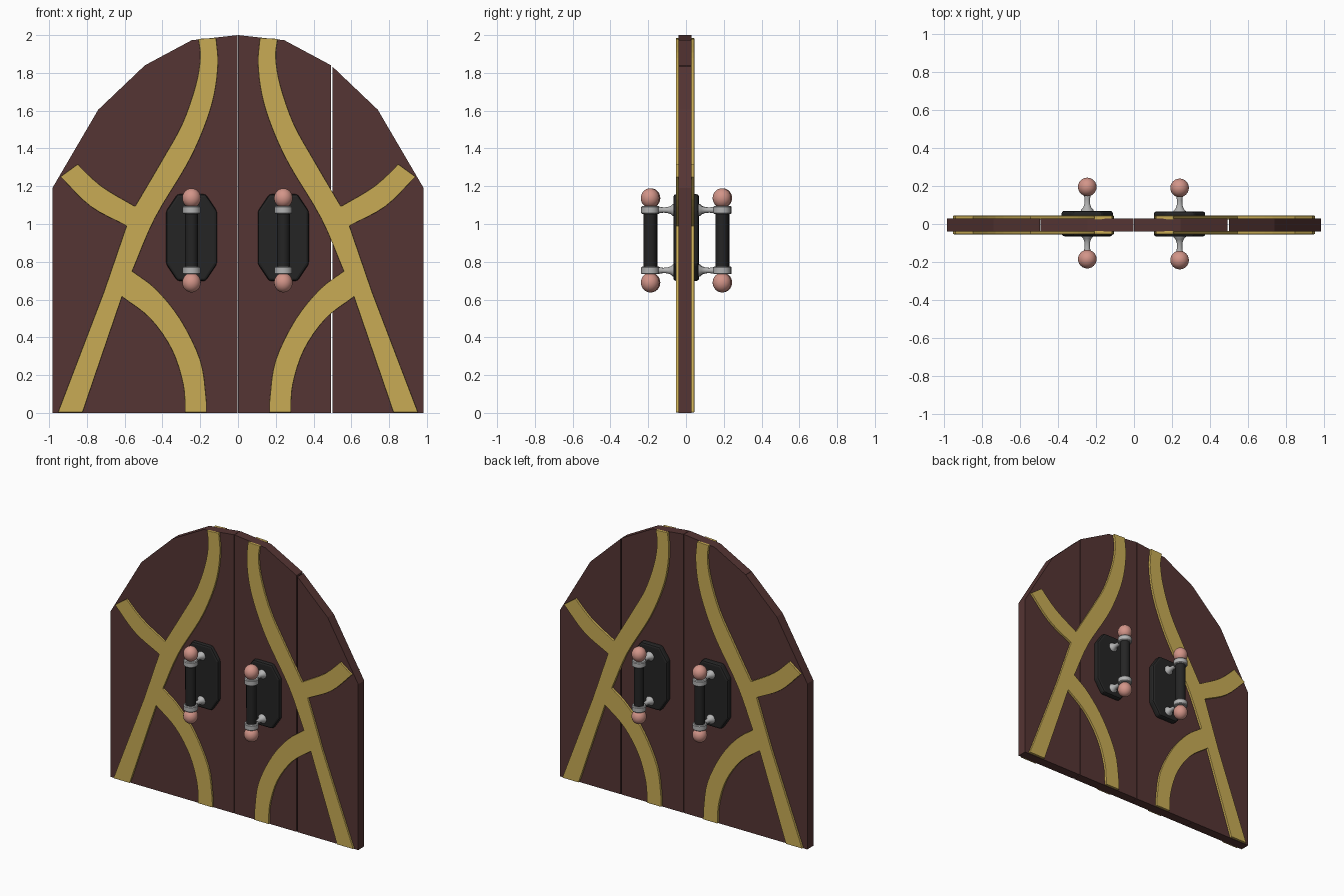
import bpy, bmesh, math
from mathutils import Vector

if "Cube" in bpy.data.objects:
    bpy.data.objects.remove(bpy.data.objects["Cube"])


def material(name, rgb):
    m = bpy.data.materials.new(name)
    m.diffuse_color = (*rgb, 1)
    m.use_nodes = True
    m.node_tree.nodes["Principled BSDF"].inputs["Base Color"].default_value = m.diffuse_color
    return m


WOOD = material("dark_wood", (0.09, 0.035, 0.033))
GOLD = material("gold", (0.58, 0.41, 0.09))
BLACK = material("black_iron", (0.018, 0.018, 0.018))
PINK = material("pink", (0.65, 0.30, 0.25))
STEEL = material("steel", (0.45, 0.45, 0.45))


def add_object(name, bm, mat, smooth=False, bevel=0):
    bmesh.ops.recalc_face_normals(bm, faces=bm.faces)
    me = bpy.data.meshes.new(name)
    bm.to_mesh(me)
    bm.free()
    ob = bpy.data.objects.new(name, me)
    bpy.context.collection.objects.link(ob)
    me.materials.append(mat)
    if bevel:
        mod = ob.modifiers.new("bevel", 'BEVEL')
        mod.width = bevel
        mod.segments = 2
        mod.limit_method = 'ANGLE'
    if smooth:
        bpy.ops.object.select_all(action='DESELECT')
        ob.select_set(True)
        bpy.context.view_layer.objects.active = ob
        bpy.ops.object.shade_smooth_by_angle(angle=math.radians(40))
    return ob


def prism(name, outline, y0, y1, mat, bevel=0):
    """Extrude an (x, z) outline from y0 to y1."""
    bm = bmesh.new()
    face = bm.faces.new([bm.verts.new((x, y0, z)) for x, z in outline])
    ext = bmesh.ops.extrude_face_region(bm, geom=[face])
    moved = [v for v in ext["geom"] if isinstance(v, bmesh.types.BMVert)]
    bmesh.ops.translate(bm, verts=moved, vec=(0, y1 - y0, 0))
    return add_object(name, bm, mat, bevel=bevel)


def lathe(name, profile, origin, axis, mat, n=24):
    """Revolve (radius, distance) pairs around an axis through origin."""
    bm = bmesh.new()
    rot = Vector((0, 0, 1)).rotation_difference(Vector(axis))
    rings = []
    for r, h in profile:
        rings.append([bm.verts.new(Vector(origin) + rot @ Vector(
            (r * math.cos(math.tau * i / n), r * math.sin(math.tau * i / n), h)))
            for i in range(n)])
    for a, b in zip(rings, rings[1:]):
        for i in range(n):
            bm.faces.new((a[i], a[(i + 1) % n], b[(i + 1) % n], b[i]))
    bm.faces.new(rings[0])
    bm.faces.new(rings[-1])
    return add_object(name, bm, mat, smooth=True)


def spline(pts, steps=4):
    """Catmull-Rom curve through the points, last point left out."""
    p = [Vector(q) for q in pts]
    p = [2 * p[0] - p[1]] + p + [2 * p[-1] - p[-2]]
    out = []
    for a, b, c, d in zip(p, p[1:], p[2:], p[3:]):
        for i in range(steps):
            t = i / steps
            out.append(0.5 * (2 * b + (c - a) * t + (2 * a - 5 * b + 4 * c - d) * t * t
                              + (3 * b - a - 3 * c + d) * t ** 3))
    return [tuple(v) for v in out]


# Arched door planks
ARCH = [(-0.983, 1.19), (-0.74, 1.605), (-0.493, 1.84), (-0.245, 1.973), (0, 2.0),
        (0.245, 1.973), (0.493, 1.84), (0.74, 1.605), (0.983, 1.19)]
Y0, Y1 = -0.04, 0.028


def arch_z(x):
    for (xa, za), (xb, zb) in zip(ARCH, ARCH[1:]):
        if xa <= x <= xb:
            return za + (zb - za) * (x - xa) / (xb - xa)


for i, (xa, xb) in enumerate([(-0.983, -0.4935), (-0.492, -0.003),
                              (0.0, 0.493), (0.5, 0.983)]):
    top = [(xa, arch_z(xa))] + [p for p in ARCH if xa + 0.005 < p[0] < xb - 0.005]
    top.append((xb, arch_z(xb)))
    prism(f"door_plank_{i + 1}", [(xa, 0)] + top + [(xb, 0)], Y0, Y1, WOOD)

# Branching gold bands, left side outline traced edge by edge
BAND = (
    spline([(-0.21, 1.98), (-0.2, 1.88), (-0.225, 1.73), (-0.295, 1.53),
            (-0.40, 1.34), (-0.545, 1.093)])
    + spline([(-0.545, 1.093), (-0.73, 1.205), (-0.887, 1.355)])
    + spline([(-0.94, 1.25), (-0.78, 1.093), (-0.59, 0.99)])
    + [(-0.59, 0.99), (-0.71, 0.64), (-0.953, 0.003), (-0.823, 0.003)]
    + spline([(-0.614, 0.615), (-0.465, 0.50), (-0.35, 0.335), (-0.29, 0.15),
              (-0.28, 0.003)])
    + [(-0.28, 0.003)]
    + spline([(-0.166, 0.003), (-0.17, 0.09), (-0.2, 0.28), (-0.305, 0.495),
              (-0.435, 0.655), (-0.56, 0.75)])
    + spline([(-0.56, 0.75), (-0.44, 1.03), (-0.27, 1.315), (-0.18, 1.51),
              (-0.127, 1.68), (-0.106, 1.85), (-0.116, 1.985)])
    + [(-0.116, 1.985)])

for side, sx in (("left", 1), ("right", -1)):
    outline = [(sx * x, z) for x, z in BAND]
    prism(f"gold_band_front_{side}", outline, Y0 + 0.004, Y0 - 0.014, GOLD, 0.003)
    prism(f"gold_band_back_{side}", outline, Y1 - 0.004, Y1 + 0.016, GOLD, 0.003)

# Handles on both faces of both doors
PLATE = [(-0.075, 0.23), (0.075, 0.23), (0.135, 0.14), (0.135, -0.14),
         (0.075, -0.23), (-0.075, -0.23), (-0.135, -0.14), (-0.135, 0.14)]
KNOB = [(0.049 * math.sin(math.pi * k / 16), -0.052 * math.cos(math.pi * k / 16))
        for k in range(1, 16)]
KNOB = [(0.004, -0.0518)] + KNOB + [(0.004, 0.0518)]
ARM = [(0.034, 0.06), (0.032, 0.07), (0.022, 0.08), (0.015, 0.10),
       (0.014, 0.125), (0.018, 0.15), (0.02, 0.19)]

for side, cx, dy in (("left", -0.246, 0.005), ("right", 0.24, 0.0)):
    for face, s in (("front", -1), ("back", 1)):
        tag = f"{face}_{side}"
        hy = s * 0.19 + dy
        prism("handle_plate_" + tag, [(cx + x, 0.928 + z) for x, z in PLATE],
              s * 0.02, s * 0.067 + dy * 0.5, BLACK, 0.014)
        lathe("handle_bar_" + tag, [(0.034, 0.74), (0.034, 1.09)], (cx, hy, 0), (0, 0, 1), BLACK)
        for end, z, kz in (("upper", 1.074, 1.137), ("lower", 0.754, 0.69)):
            lathe(f"handle_ring_{end}_{tag}",
                  [(0.042, -0.02), (0.047, -0.015), (0.047, 0.015), (0.042, 0.02)],
                  (cx, hy, z), (0, 0, 1), STEEL)
            lathe(f"handle_arm_{end}_{tag}", ARM, (cx, dy, z), (0, s, 0), STEEL, 16)
            lathe(f"handle_knob_{end}_{tag}", KNOB, (cx, hy, kz), (0, 0, 1), PINK)
